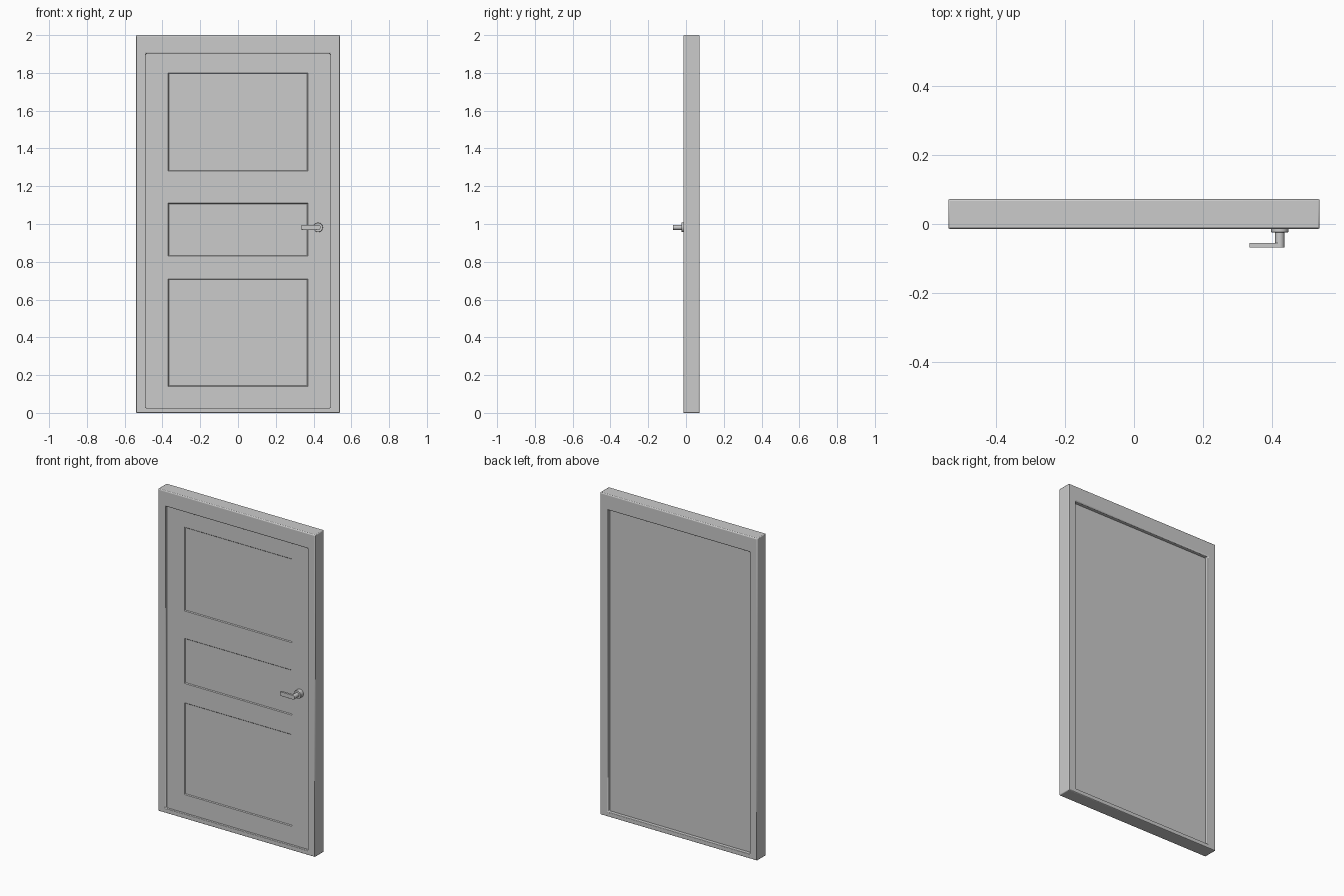
import bpy, bmesh, math
from mathutils import Matrix

if "Cube" in bpy.data.objects:
    bpy.data.objects.remove(bpy.data.objects["Cube"])


def finish(name, bm, bevel=0.0):
    bmesh.ops.recalc_face_normals(bm, faces=bm.faces)
    me = bpy.data.meshes.new(name)
    bm.to_mesh(me)
    bm.free()
    ob = bpy.data.objects.new(name, me)
    bpy.context.collection.objects.link(ob)
    if bevel:
        m = ob.modifiers.new("bevel", 'BEVEL')
        m.width = bevel
        m.segments = 2
    bpy.context.view_layer.objects.active = ob
    ob.select_set(True)
    bpy.ops.object.shade_smooth_by_angle(angle=math.radians(35))
    ob.select_set(False)
    return ob


def rect(bm, x, z0, z1, y):
    return [bm.verts.new(p) for p in ((-x, y, z0), (x, y, z0), (x, y, z1), (-x, y, z1))]


def disc(name, x, z, r, y0, y1, segments, bevel=0.0):
    bm = bmesh.new()
    bmesh.ops.create_cone(
        bm, cap_ends=True, segments=segments, radius1=r, radius2=r, depth=y1 - y0,
        matrix=Matrix.Translation((x, (y0 + y1) / 2, z)) @ Matrix.Rotation(math.pi / 2, 4, 'X'))
    return finish(name, bm, bevel)


# Frame: closed rectangular ring with softened edges
bm = bmesh.new()
loops = [rect(bm, 0.54, 0, 2, -0.014), rect(bm, 0.54, 0, 2, 0.072),
         rect(bm, 0.489, 0.026, 1.902, 0.072), rect(bm, 0.489, 0.026, 1.902, -0.014)]
for k in range(4):
    a, b = loops[k], loops[(k + 1) % 4]
    for i in range(4):
        j = (i + 1) % 4
        bm.faces.new((a[i], a[j], b[j], b[i]))
finish("door_frame", bm, 0.005)

# Door leaf: slab whose front carries three shallow sunken panels
front, back = 0.002, 0.048
xs = [-0.492, -0.37, 0.37, 0.492]
zs = [0.02, 0.14, 0.71, 0.83, 1.11, 1.28, 1.80, 1.906]
bm = bmesh.new()
grid = [[bm.verts.new((x, front, z)) for x in xs] for z in zs]
panels = []
for r in range(len(zs) - 1):
    for c in range(3):
        f = bm.faces.new((grid[r][c], grid[r][c + 1], grid[r + 1][c + 1], grid[r + 1][c]))
        if c == 1 and r % 2 == 1:
            panels.append(f)
bm.normal_update()
bmesh.ops.inset_individual(bm, faces=panels, thickness=0.006, depth=-0.005)
rim = [e for e in bm.edges if e.is_boundary]
ext = bmesh.ops.extrude_edge_only(bm, edges=rim)["geom"]
for v in ext:
    if isinstance(v, bmesh.types.BMVert):
        v.co.y = back
bmesh.ops.holes_fill(bm, edges=[e for e in bm.edges if e.is_boundary], sides=0)
finish("door_leaf", bm)

# Handle: rosette, stem and flat lever
hx, hz = 0.424, 0.982
disc("handle_rosette", hx, hz, 0.025, -0.025, 0.004, 24, 0.002)
disc("handle_stem", hx, hz, 0.0135, -0.069, -0.02, 16)
bm = bmesh.new()
bmesh.ops.create_cube(bm, size=1)
bmesh.ops.scale(bm, vec=(0.09, 0.014, 0.026), verts=bm.verts)
bmesh.ops.translate(bm, vec=(0.381, -0.062, hz), verts=bm.verts)
finish("handle_lever", bm, 0.001)
